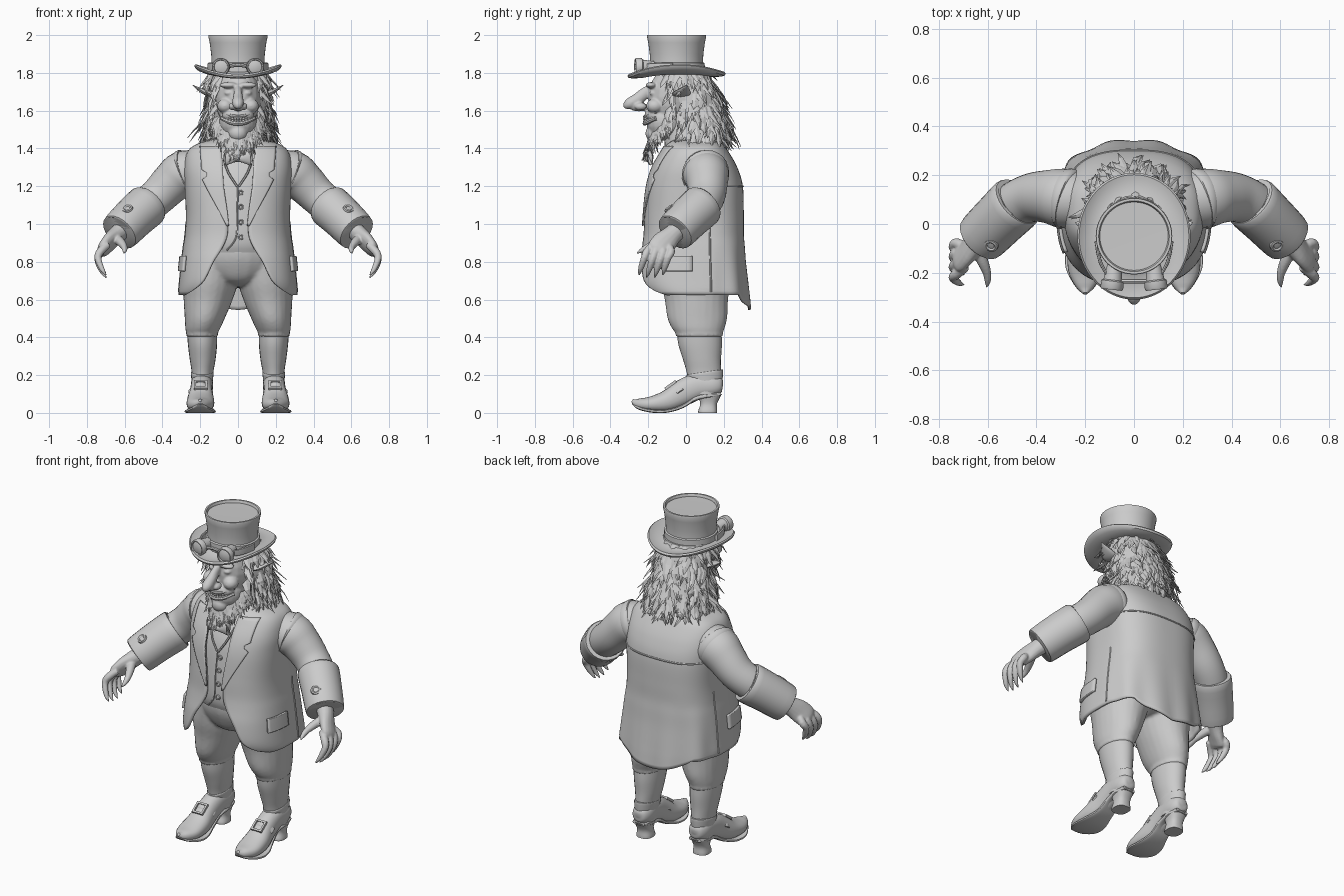
import bpy, bmesh, random
from math import sin, cos, asin, pi, copysign, radians
from mathutils import Vector, Matrix
cube = bpy.data.objects.get("Cube")
if cube:
    bpy.data.objects.remove(cube)
random.seed(4)
clay = bpy.data.materials.new("light grey")
clay.use_nodes = True
clay.diffuse_color = (.6, .6, .6, 1)
clay.node_tree.nodes["Principled BSDF"].inputs["Base Color"].default_value = clay.diffuse_color
X, Y, Z = Matrix.Identity(3)

def grid(bm, rows, wrap=True, cap=True):
    vs = [[bm.verts.new(p) for p in row] for row in rows]
    count = len(vs[0])
    for a, b in zip(vs, vs[1:]):
        for j in range(count if wrap else count - 1):
            k = (j + 1) % count
            bm.faces.new((a[j], a[k], b[k], b[j]))
    if wrap and cap:
        bm.faces.new(vs[0])
        bm.faces.new(vs[-1])

def curve(rows, steps):
    """Smooth interpolation through rows of numbers."""
    out = []
    for i in range(len(rows) - 1):
        near = [rows[min(max(i + k, 0), len(rows) - 1)] for k in (-1, 0, 1, 2)]
        for t in (s / steps for s in range(steps)):
            out.append([q + t * (r - p + t * (2*p - 5*q + 4*r - s + t * (3*q - p - 3*r + s))) / 2
                        for p, q, r, s in zip(*near)])
    return out + [list(rows[-1])]

def loft(bm, rows, sides=24, steps=4, ref=Z, level=False, power=2):
    """Rows of x, y, z, radius and optional second radius; level keeps rings horizontal."""
    path, rings = curve([(*row, row[-1])[:5] for row in rows], steps), []
    for i, p in enumerate(path):
        t = (Vector(path[min(i + 1, len(path) - 1)][:3]) - Vector(path[max(i - 1, 0)][:3])).normalized()
        u = X if level else t.cross(ref).normalized()
        v = Y if level else u.cross(t)
        ring = []
        for k in range(sides):
            c, s = (copysign(abs(q) ** (2 / power), q) for q in (cos(2*pi*k/sides), sin(2*pi*k/sides)))
            ring.append(Vector(p[:3]) + u * c * max(p[3], .001) + v * s * max(p[4], .001))
        rings.append(ring)
    grid(bm, rings)

def lathe(bm, profile, mat, n=32):
    grid(bm, [[mat @ Vector((r * cos(2*pi*k/n), r * sin(2*pi*k/n), z)) for k in range(n)]
              for r, z in profile], cap=False)

def place(x, y, z, rx=0, rz=0):
    return Matrix.Translation((x, y, z)) @ Matrix.Rotation(rz, 4, 'Z') @ Matrix.Rotation(rx, 4, 'X')

def ball(bm, x, y, z, a, b, c):
    bmesh.ops.create_uvsphere(bm, u_segments=20, v_segments=12, radius=1,
                              matrix=Matrix.Translation((x, y, z)) @ Matrix.Diagonal((a, b, c, 1)))

def finish(name, bm, mirror=False, smooth=True, thick=0, blend=0):
    bmesh.ops.remove_doubles(bm, verts=bm.verts, dist=.00005)
    bmesh.ops.recalc_face_normals(bm, faces=bm.faces)
    me = bpy.data.meshes.new(name)
    bm.to_mesh(me)
    bm.free()
    me.materials.append(clay)
    me.polygons.foreach_set("use_smooth", [smooth] * len(me.polygons))
    if smooth:
        me.set_sharp_from_angle(angle=radians(40))
    ob = bpy.data.objects.new(name, me)
    bpy.context.scene.collection.objects.link(ob)
    if mirror:
        ob.modifiers.new("mirror", 'MIRROR')
    if thick:
        m = ob.modifiers.new("thickness", 'SOLIDIFY')
        m.thickness, m.offset = thick, 0
    if blend:
        m = ob.modifiers.new("blend", 'REMESH')
        m.mode, m.voxel_size, m.use_smooth_shade = 'VOXEL', blend, True
        ob.modifiers.new("soften", 'SMOOTH').iterations = 4

def part(name, make, *args, mirror=False, thick=0, smooth=True, **options):
    bm = bmesh.new()
    make(bm, *args, **options)
    finish(name, bm, mirror, smooth, thick)

# Coat surface: height, half width, front, back, half opening
COAT = curve([(1.45, .1, -.05, .15, .07), (1.42, .21, -.1, .19, .09), (1.38, .262, -.125, .22, .09),
              (1.3, .28, -.17, .265, .085), (1.2, .277, -.2, .295, .08), (1.05, .27, -.215, .3, .06),
              (.95, .275, -.22, .3, .055), (.88, .285, -.23, .305, .08), (.8, .295, -.245, .31, .13),
              (.7, .305, -.25, .32, .18), (.65, .31, -.23, .325, .235), (.62, .31, -.2, .328, .28),
              (.53, .31, -.2, .335, .29)], 6)

def coat_row(z):
    for a, b in zip(COAT, COAT[1:]):
        if z >= b[0]:
            f = min(max((a[0] - z) / (a[0] - b[0]), 0), 1)
            return [p + f * (q - p) for p, q in zip(a, b)][1:]

def coat_angle(z, x):
    return asin(min(x / coat_row(z)[0], 1) ** 1.3)

def coat_point(z, t, off=0):
    w, front, back, _ = coat_row(z)
    depth, bend = (.05 - front, .77) if cos(t) > 0 else (back - .05, .64)
    fold = 1 + .07 * sin(9 * t) * max(0, .95 - z) * (t > 1.75)
    return Vector(((w + off) * fold * abs(sin(t)) ** .77,
                   .05 - copysign(abs(cos(t)) ** bend, cos(t)) * (depth + off) * fold, z))

def coat_half(bm):
    rows = []
    for i in range(64):
        row = []
        for u in (j / 48 for j in range(49)):
            z = 1.45 - (i / 63) ** 1.5 * (.825 + .08 * max(0, (u - .65) / .35) ** .6)
            start = coat_angle(z, coat_row(z)[3])
            row.append(coat_point(z, start + (pi - start) * u))
        rows.append(row)
    grid(bm, rows, wrap=False)

def patch(bm, low, high, edges, off):
    """Strip on the coat; edges gives inner and outer angle at a height."""
    rows = []
    for z in (low + (high - low) * i / 24 for i in range(25)):
        a, b = edges(z)
        rows.append([coat_point(z, a + (b - a) * k / 8, off) for k in range(9)])
    grid(bm, rows, wrap=False)

def lapel(z):
    inner = coat_row(z)[3]
    wide = .1 * min(1, (z - .98) / .26) if z < 1.25 else .075 if z < 1.28 else .1
    return coat_angle(z, inner - .008), coat_angle(z, inner + wide)

part("coat", coat_half, mirror=True, thick=.012)
part("lapels", patch, .99, 1.41, lapel, .012, mirror=True, thick=.008)
part("pocket_flaps", patch, .75, .83, lambda z: (1.1, 1.55), .012, mirror=True, thick=.014)
part("yoke_seam", loft, [(*coat_point(1.2, 1.9 + (pi - 1.9) * k / 14, .006), .005) for k in range(15)],
     sides=6, steps=1, mirror=True)
part("side_vents", loft, [(*coat_point(.64 + .04 * k, 1.72, .006), .005) for k in range(10)],
     sides=6, steps=1, ref=X, mirror=True)

# Sleeves, turned cuffs and buttons
part("sleeves", loft, [(.2, .09, 1.28, .11), (.29, .105, 1.265, .122), (.35, .112, 1.22, .11), (.42, .108, 1.15, .1),
     (.49, .075, 1.09, .096), (.56, .01, 1.02, .09)], mirror=True)
part("armhole_seams", loft, [(.262, .097, 1.275, .11), (.27, .1, 1.272, .126), (.285, .104, 1.267, .126), (.3, .106, 1.26, .11)],
     steps=2, mirror=True)
part("cuffs", loft, [(.478, .09, 1.1, .1), (.482, .086, 1.096, .116), (.55, .02, 1.035, .113), (.62, -.05, .965, .108),
     (.628, -.058, .957, .1), (.62, -.05, .965, .088), (.59, -.02, .99, .07)], mirror=True, steps=3)
BUTTON = [(0, .01), (.014, .008), (.02, .013), (.028, .011), (.03, 0), (0, 0)]
part("cuff_buttons", lathe, BUTTON, place(.585, -.085, 1.078, .7, .4), mirror=True)

# Hands with clawed fingers
bm = bmesh.new()
loft(bm, [(.59, -.02, .99, .055), (.64, -.07, .945, .052, .045), (.685, -.115, .9, .066, .036),
          (.715, -.14, .865, .066, .03), (.725, -.15, .845, .04, .02)], sides=16, ref=X)
for i in range(4):
    y, drop = -.205 + .042 * i, .012 * abs(i - 1.5)
    loft(bm, [(.69, -.13 + (y + .13) * .6, .89, .02), (.728, y, .855, .022), (.742, y - .015, .805 + drop, .019),
              (.728, y - .03, .76 + drop, .016), (.712, y - .04, .73 + drop, .011), (.695, y - .045, .708 + drop, .003)],
         sides=10, steps=3, ref=Y)
loft(bm, [(.65, -.09, .93, .026), (.622, -.15, .905, .024), (.603, -.2, .88, .018), (.6, -.235, .86, .013),
          (.605, -.262, .845, .003)], sides=10, ref=X)
finish("hands", bm, mirror=True, blend=.005)

# Waistcoat, buttons and bow tie
part("waistcoat", loft, [(0, .02, 1.48, .07), (0, .03, 1.41, .12), (0, .04, 1.3, .22, .195), (0, .04, 1.2, .24, .228),
     (0, .04, 1, .245, .25), (0, .035, .9, .24, .245), (0, .035, .85, .23, .23)], level=True, sides=40, power=2.3)
bm = bmesh.new()
for z, y in ((1.165, -.192), (1.09, -.202), (1.01, -.209), (.93, -.211)):
    lathe(bm, [(r * .5, h * .7) for r, h in BUTTON], place(.015, y, z, pi / 2), 16)
finish("waistcoat_buttons", bm)
part("waistcoat_neckline", loft, [(.075, -.14, 1.34, .006), (.05, -.18, 1.27, .006), (.005, -.195, 1.2, .006)],
     sides=6, ref=Y, mirror=True)
part("waistcoat_edge", loft, [(0, -.197, 1.2, .004), (-.005, -.212, 1.05, .004), (-.01, -.214, .93, .004),
     (-.06, -.2, .86, .004)], sides=6, ref=Y)
part("bow_tie", loft, [(0, -.2, 1.345, .018), (.015, -.2, 1.345, .012, .018), (.06, -.19, 1.35, .016, .04),
     (.065, -.19, 1.35, .012, .036)], sides=12, mirror=True)

# Breeches blended at the seat, stockings
bm = bmesh.new()
loft(bm, [(0, .03, .97, .22), (0, .03, .85, .237, .227), (0, .04, .77, .225, .215), (0, .05, .7, .15, .18),
          (0, .05, .67, .06, .1)], level=True)
for s in (-1, 1):
    loft(bm, [(s * .125, .04, .84, .115, .19), (s * .145, .05, .7, .145, .185), (s * .158, .055, .6, .13, .168),
              (s * .176, .06, .5, .106, .158), (s * .187, .065, .445, .092, .138), (s * .19, .07, .425, .084, .126),
              (s * .19, .07, .405, .085, .126), (s * .19, .07, .4, .07, .1)], level=True, steps=5)
finish("breeches", bm, blend=.01)
part("stockings", loft, [(.19, .07, .43, .08, .118), (.188, .075, .36, .077, .115), (.187, .085, .28, .068, .1),
     (.188, .095, .21, .057, .09), (.19, .1, .12, .055, .08)], level=True, mirror=True)

# Pointed heeled shoes with buckles
bm = bmesh.new()
loft(bm, [(.2, -.285, .066, .008), (.2, -.255, .05, .04, .026), (.2, -.19, .046, .07, .04), (.198, -.1, .062, .072, .058),
          (.195, -.02, .105, .06, .07), (.192, .06, .14, .058, .07), (.19, .14, .145, .058, .06), (.19, .185, .15, .04),
          (.19, .196, .15, .01)], power=2.3)
loft(bm, [(.19, .1, .1, .055, .08), (.19, .1, .16, .056, .09), (.189, .1, .21, .06, .097), (.189, .1, .216, .055, .09)], level=True)
for v in bm.verts:
    v.co.z += .15 * (v.co.y - .1) * (v.co.z > .2)
finish("shoes", bm, mirror=True)
part("soles", loft, [(.2, -.284, .05, .01, .005), (.2, -.25, .026, .045, .008), (.2, -.18, .01, .08, .009),
     (.2, -.1, .01, .078, .009), (.195, -.02, .035, .055, .01), (.19, .05, .078, .05, .012), (.19, .13, .092, .054, .012),
     (.19, .185, .1, .04, .01)], power=4, mirror=True)
part("heels", loft, [(.19, .125, .1, .054, .065), (.19, .12, .05, .042, .045), (.19, .115, .012, .047, .05),
     (.19, .115, 0, .047, .05)], level=True, power=2.6, mirror=True)
part("buckles", lathe, [(.05, 0), (.05, .014), (.034, .014), (.034, 0), (.05, 0)],
     place(.198, -.078, .142, .62) @ Matrix.Rotation(pi / 4, 4, 'Z'), 4, mirror=True, smooth=False)
part("shoe_straps", loft, [(.198 + .06 * k, -.065 + .035 * k * k, .158 - .045 * k * k, .02, .006) for k in (-1, -.5, 0, .5, 1)],
     sides=8, ref=Vector((0, -.5, .8)), mirror=True)

# Head blended from rounded masses, with a long nose
bm = bmesh.new()
for mass in ((0, -.06, 1.67, .122, .14, .17), (0, -.11, 1.54, .1, .1, .1), (0, -.17, 1.48, .05, .045, .045),
             (0, -.25, 1.62, .028, .05, .024), (0, -.16, 1.575, .085, .06, .045)):
    ball(bm, *mass)
loft(bm, [(0, -.16, 1.735, .02), (0, -.215, 1.695, .022, .03), (0, -.255, 1.662, .028, .032), (0, -.297, 1.638, .03),
          (0, -.322, 1.624, .018), (0, -.33, 1.62, .004)])
for s in (-1, 1):
    for x, *mass in ((.03, -.24, 1.622, .02, .032, .02), (.068, -.165, 1.625, .042, .046, .038),
                     (.05, -.185, 1.735, .05, .03, .016), (.047, -.172, 1.693, .026, .022, .015)):
        ball(bm, s * x, *mass)
finish("head", bm, blend=.006)
part("neck", loft, [(0, -.02, 1.36, .09), (0, -.04, 1.55, .08)], ref=Y)
part("ears", loft, [(.11, -.03, 1.69, .014, .035), (.15, -.025, 1.69, .016, .05), (.19, -.01, 1.705, .012, .036),
     (.24, .005, 1.735, .002)], sides=12, ref=Y, mirror=True)
bm = bmesh.new()
for z, r in ((1.568, .01), (1.532, .012)):
    loft(bm, [(x * .085, -.218 + .06 * x * x, z + .028 * x * x, r) for x in (-1, -.5, 0, .5, 1)], sides=8)
for x in (i / 6 for i in range(-5, 6)):
    for z in (1.556, 1.543):
        ball(bm, x * .085, -.22 + .06 * x * x, z + .028 * x * x, .0068, .007, .0075)
finish("grinning_mouth", bm)

def lock(bm, root, way, size, width, curl):
    p, rows = Vector(root), []
    for w in (.7, 1, .75, .1):
        rows.append((*p, width * w, width * w * .3))
        p = p + way.normalized() * size / 3
        way = way + Vector((random.uniform(-curl, curl), random.uniform(-curl, curl), -.2))
    loft(bm, rows, sides=4, steps=1, ref=Vector((root[0], root[1] - .03, .25)))

# Shaggy hair over a solid mass, beard and side whiskers
HAIR = [(0, -.02, 1.82, .135, .13), (0, .015, 1.72, .15, .14), (0, .045, 1.62, .165, .14), (0, .08, 1.52, .16, .135),
        (0, .07, 1.4, .09, .1)]
part("hair_mass", loft, HAIR, level=True, smooth=False)
bm = bmesh.new()
for _, cy, z, a, b in random.choices(curve(HAIR, 6)[:-4], k=420):
    t = random.uniform(-.9, pi + .9)
    if abs(z - 1.72) > .06 or not -.6 < sin(t) < .1:
        out = Vector((cos(t), sin(t), 0))
        lock(bm, (a * out.x, cy + b * out.y, z), out * random.uniform(.1, .8) - Z,
             random.uniform(.08, .16), random.uniform(.01, .024), .6)
finish("hair", bm, smooth=False)
bm = bmesh.new()
for t in (random.uniform(-1, 1) for i in range(170)):
    z = 1.465 + .11 * t * t + random.uniform(-.025, .02)
    lock(bm, (.12 * t, -.19 + .11 * t * t, z), Vector((t * .5, -.3 + .25 * abs(t), -1)),
         random.uniform(.07, .14 - .04 * abs(t)), random.uniform(.008, .016), .35)
finish("beard", bm, smooth=False)

# Top hat: crown with sunken lid, curled brim, band
part("hat_crown", lathe, [(.145, 1.79), (.139, 1.84), (.142, 1.9), (.15, 1.96), (.157, 1.993), (.155, 2), (.145, 2),
     (.141, 1.992), (.14, 1.985), (0, 1.983)], place(0, -.05, 0), n=48)
bm = bmesh.new()
lathe(bm, [(.55, .015), (.7, .003), (.9, 0), (.98, .004), (1, .014), (.97, .024), (.9, .022), (.7, .024), (.6, .035)], place(0, 0, 0), 64)
for v in bm.verts:
    lift = v.co.xy.length * (.055 * v.co.x ** 2 + .012 * max(0, v.co.y))
    v.co = (v.co.x * .232, -.05 + v.co.y * .26, 1.77 + v.co.z + lift)
finish("hat_brim", bm)
part("hat_band", lathe, [(.14, 1.8), (.15, 1.802), (.149, 1.852), (.14, 1.856)], place(0, -.05, 0), 48)

# Goggles on the hat
part("goggle_cups", lathe, [(.03, 0), (.038, .06), (.046, .065), (.047, .092), (.043, .1), (.037, .1), (.035, .09), (.02, .095),
     (0, .097)], place(.08, -.17, 1.832, pi / 2, .12), mirror=True)
part("goggle_bridge", loft, [(-.05, -.235, 1.835, .01), (0, -.235, 1.842, .01), (.05, -.235, 1.835, .01)], sides=8)
part("goggle_strap", loft, [(.11, -.21, 1.832, .006, .018), (.14, -.15, 1.832, .007, .022), (.155, -.07, 1.832, .007, .022)],
     sides=8, power=4, mirror=True)
